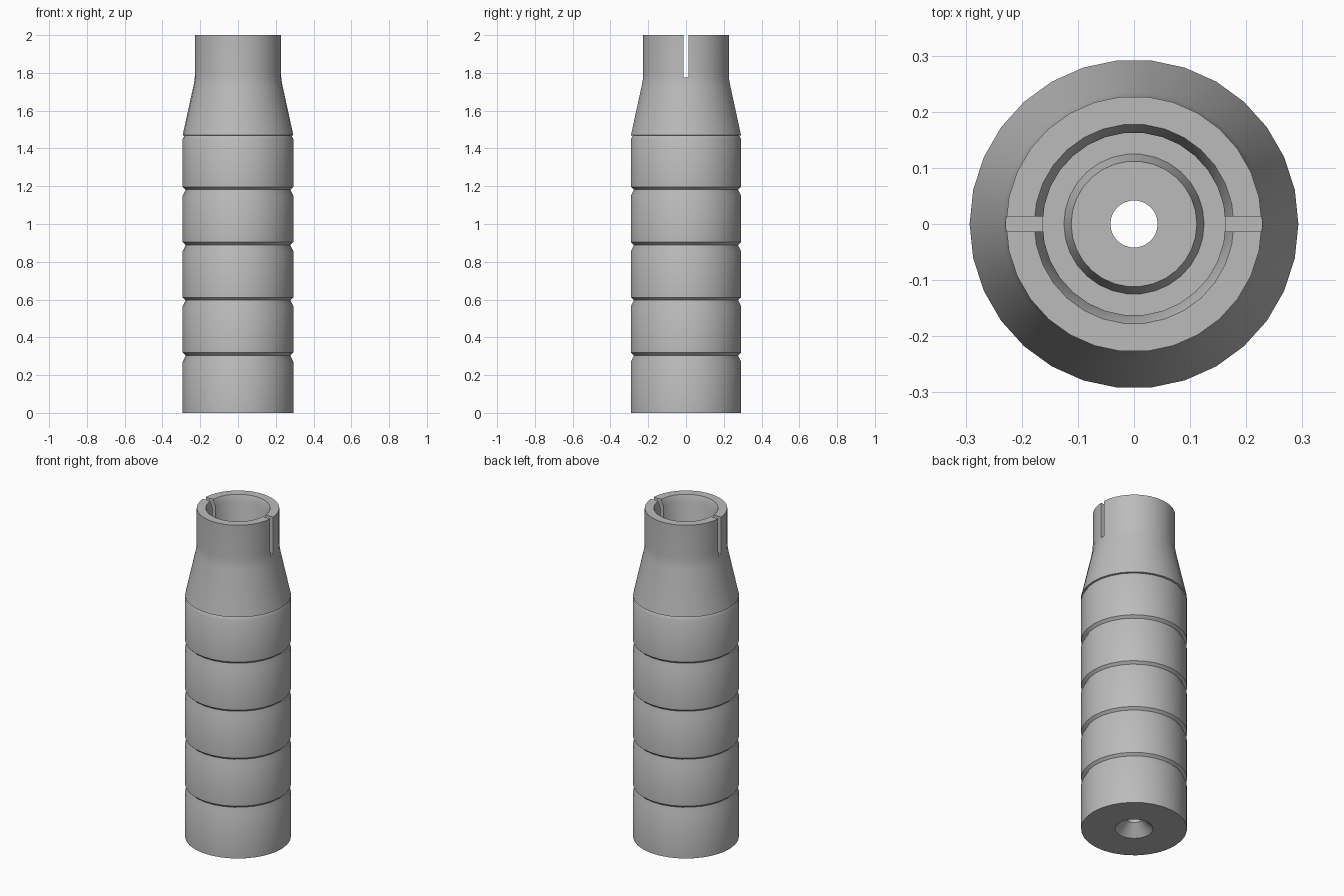
import bpy, bmesh
from math import radians
from mathutils import Matrix, Vector

if "Cube" in bpy.data.objects:
    bpy.data.objects.remove(bpy.data.objects["Cube"])

SIDES = 30
OUTER, NECK, BORE = 0.293, 0.228, 0.163

grey = bpy.data.materials.new("grey plastic")
grey.use_nodes = True
colour = (0.5, 0.5, 0.5, 1)
grey.diffuse_color = colour
grey.node_tree.nodes["Principled BSDF"].inputs["Base Color"].default_value = colour


def add_object(name, bm):
    bmesh.ops.recalc_face_normals(bm, faces=bm.faces)
    mesh = bpy.data.meshes.new(name)
    bm.to_mesh(mesh)
    bm.free()
    obj = bpy.data.objects.new(name, mesh)
    bpy.context.collection.objects.link(obj)
    mesh.materials.append(grey)
    return obj


def lathe(name, profile):
    """Spin a closed (radius, height) loop around z."""
    bm = bmesh.new()
    verts = [bm.verts.new((r, 0, z)) for r, z in profile]
    edges = [bm.edges.new((a, b)) for a, b in zip(verts, verts[1:] + verts[:1])]
    bmesh.ops.spin(bm, geom=verts + edges, axis=(0, 0, 1), cent=(0, 0, 0),
                   angle=radians(360), steps=SIDES, use_merge=True)
    bmesh.ops.remove_doubles(bm, verts=bm.verts, dist=1e-5)
    return add_object(name, bm)


# Outside: stacked bands parted by grooves, then a tapered neck
profile = [(0.105, 0), (OUTER, 0)]
for i in range(4):
    z = 0.302 + 0.2925 * i
    profile += [(OUTER, z - 0.03), (0.278, z), (0.278, z + 0.003), (OUTER, z + 0.017)]
profile += [(OUTER, 1.45), (0.283, 1.468), (OUTER, 1.47)]
profile += [(0.235, 1.735), (0.23, 1.765), (NECK, 1.8), (NECK, 2)]
# Inside: chamfered bore, boss on the floor, countersunk screw hole
profile += [(0.178, 2), (BORE, 1.96), (BORE, 0.1), (0.125, 0.1),
            (0.112, 0.15), (0.042, 0.15), (0.042, 0.063)]
grip = lathe("grip_body", profile)

# Slot across the neck
bm = bmesh.new()
bmesh.ops.create_cube(bm, size=1, matrix=Matrix.LocRotScale(
    Vector((0, 0, 1.926)), None, Vector((0.8, 0.0265, 0.3))))
cutter = add_object("slot_cutter", bm)
cutter.hide_render = True

bpy.context.view_layer.objects.active = grip
grip.select_set(True)
cut = grip.modifiers.new("slot", "BOOLEAN")
cut.operation = "DIFFERENCE"
cut.solver = "EXACT"
cut.object = cutter
bpy.ops.object.modifier_apply(modifier=cut.name)
bpy.data.objects.remove(cutter)
bpy.ops.object.shade_smooth_by_angle(angle=radians(30))
